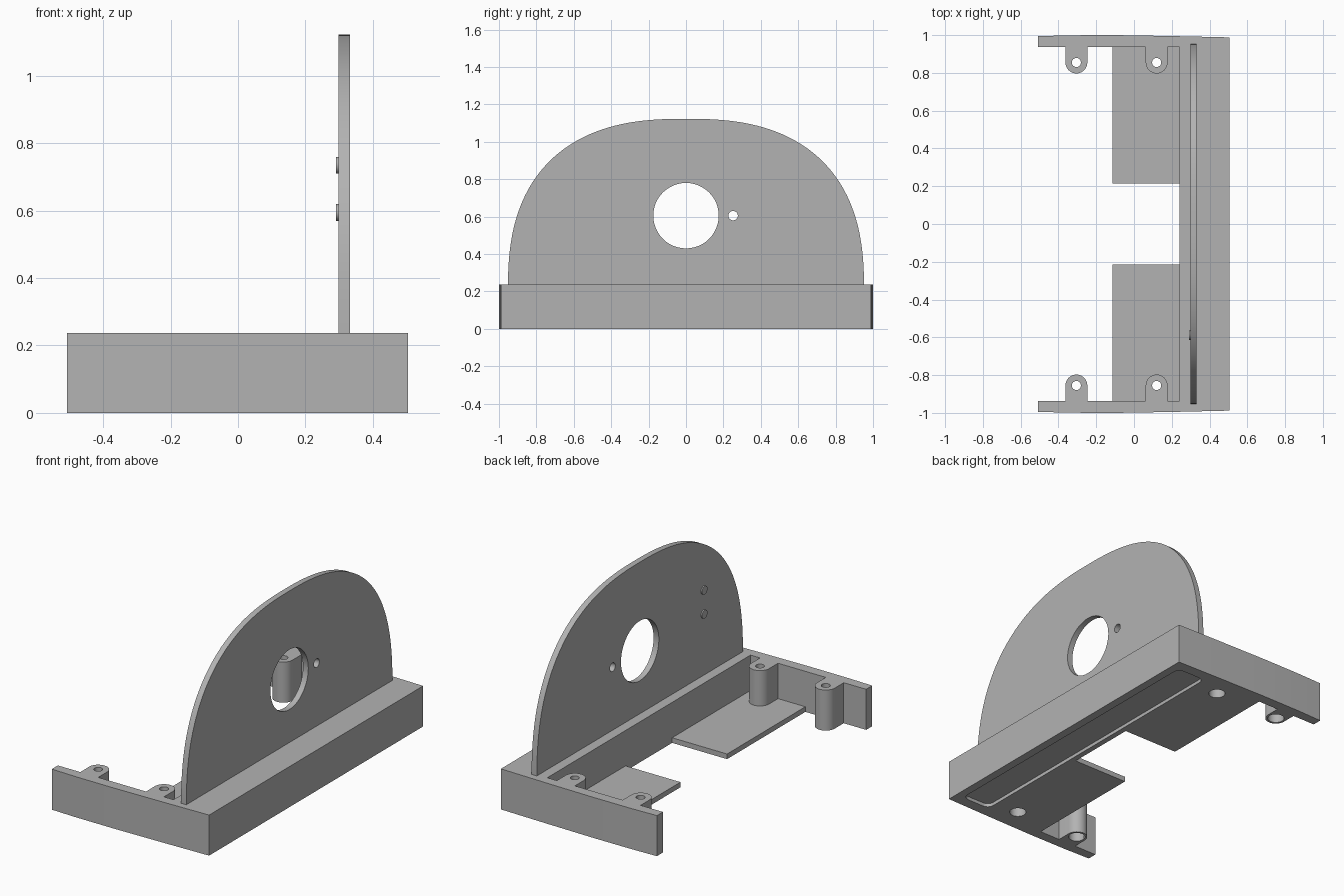
import bpy, bmesh
from math import sin, cos, pi, radians
from mathutils import Matrix

if "Cube" in bpy.data.objects:
    bpy.data.objects.remove(bpy.data.objects["Cube"], do_unlink=True)

grey = bpy.data.materials.new("plain grey")
grey.use_nodes = True
GREY = (0.45, 0.45, 0.45, 1)
grey.diffuse_color = GREY
grey.node_tree.nodes["Principled BSDF"].inputs["Base Color"].default_value = GREY

# Maps a flat outline (u, v) with depth w to (w, u, v): an outline standing in the YZ plane
UPRIGHT = Matrix(((0, 0, 1, 0), (1, 0, 0, 0), (0, 1, 0, 0), (0, 0, 0, 1)))


def prism(name, outline, low, high, upright=False):
    """Extrude a closed outline between two depths."""
    bm = bmesh.new()
    face = bm.faces.new([bm.verts.new((u, v, low)) for u, v in outline])
    top = bmesh.ops.extrude_face_region(bm, geom=[face])["geom"]
    moved = [g for g in top if isinstance(g, bmesh.types.BMVert)]
    bmesh.ops.translate(bm, verts=moved, vec=(0, 0, high - low))
    if upright:
        bm.transform(UPRIGHT)
    bmesh.ops.recalc_face_normals(bm, faces=bm.faces)
    mesh = bpy.data.meshes.new(name)
    bm.to_mesh(mesh)
    bm.free()
    mesh.materials.append(grey)
    obj = bpy.data.objects.new(name, mesh)
    bpy.context.collection.objects.link(obj)
    return obj


def arc(u, v, r, start, end, steps=16):
    angles = [radians(start + (end - start) * i / steps) for i in range(steps + 1)]
    return [(u + r * cos(a), v + r * sin(a)) for a in angles]


def circle(u, v, r):
    return arc(u, v, r, 0, 360, 48)[:-1]


def rounded(u, v, half_u, half_v, r):
    """Rounded rectangle outline."""
    du, dv = half_u - r, half_v - r
    points = []
    for i, (su, sv) in enumerate(((1, 1), (-1, 1), (-1, -1), (1, -1))):
        points += arc(u + su * du, v + sv * dv, r, 90 * i, 90 * i + 90, 10)
    return points


def cut(targets, outline, low, high, upright=False):
    cutter = prism("cutter", outline, low, high, upright)
    cutter.hide_render = True
    for obj in targets:
        mod = obj.modifiers.new("cut", "BOOLEAN")
        mod.operation, mod.solver, mod.object = "DIFFERENCE", "EXACT", cutter
        bpy.context.view_layer.objects.active = obj
        bpy.ops.object.modifier_apply(modifier=mod.name)
    bpy.data.objects.remove(cutter, do_unlink=True)


# Base frame: rear beam, two side walls and the screw posts in one footprint
HEIGHT = 0.237
POSTS = (-0.305, 0.12)
POST_Y, POST_R, WALL_Y = 0.855, 0.058, 0.938
half = [(0.505, 0.988), (0.2, 0.995), (-0.1, 1.0), (-0.35, 0.999), (-0.508, 0.994),
        (-0.508, WALL_Y)]
for x in POSTS:
    half += [(x - POST_R, WALL_Y)] + arc(x, POST_Y, POST_R, 180, 360) + [(x + POST_R, WALL_Y)]
half += [(0.24, WALL_Y)]
footprint = half + [(x, -y) for x, y in reversed(half)]
frame = prism("base_frame", footprint, 0, HEIGHT)

# Thin floor plates
parts = [frame]
for name, side in (("left_floor_plate", 1), ("right_floor_plate", -1)):
    corners = [(-0.115, 0.215), (0.24, 0.215), (0.24, WALL_Y), (-0.115, WALL_Y)]
    parts.append(prism(name, [(x, side * y) for x, y in corners], 0, 0.03))

# Counterbored screw holes through the posts
for side in (1, -1):
    for x in POSTS:
        targets = [frame]
        if x > 0:
            targets.append(parts[1] if side > 0 else parts[2])
        cut(targets, circle(x, side * POST_Y, 0.024), -0.1, 0.4)
        cut(targets, circle(x, side * POST_Y, 0.045), -0.1, 0.1)

# Shallow recess under the beam
cut([frame], rounded(0.364, 0, 0.092, 0.925, 0.04), -0.1, 0.02)

# Upright domed panel
BACK, FRONT = 0.298, 0.332
POWER = 2 / 2.53
dome = []
for i in range(97):
    a = pi * i / 96
    c, s = cos(a), max(sin(a), 0)
    dome.append((0.952 * (1 if c > 0 else -1) * abs(c) ** POWER, 0.2 + 0.923 * s ** POWER))
panel = prism("upright_panel", dome, BACK, FRONT, True)

# Panel openings: large hole, two screw holes and a stepped slot
for y, r in ((0, 0.175), (-0.252, 0.025), (0.252, 0.025)):
    cut([panel], circle(y, 0.605, r), 0.2, 0.4, True)
SLOT_Y, SLOT_Z = -0.589, 0.665
cut([panel], rounded(SLOT_Y, SLOT_Z, 0.06, 0.04, 0.0399), 0.2, 0.4, True)
cut([panel], rounded(SLOT_Y, SLOT_Z, 0.067, 0.047, 0.0469), 0.315, 0.4, True)
parts.append(panel)

# Small bosses above and below the slot
for name, dz in (("upper_boss", 0.07), ("lower_boss", -0.07)):
    boss = prism(name, circle(SLOT_Y, SLOT_Z + dz, 0.025), 0.291, BACK + 0.002, True)
    cut([boss, panel], circle(SLOT_Y, SLOT_Z + dz, 0.012), 0.2, 0.312, True)
    parts.append(boss)

# Smooth the curved walls and keep the edges crisp
bpy.ops.object.select_all(action="DESELECT")
for obj in parts:
    obj.select_set(True)
bpy.context.view_layer.objects.active = frame
bpy.ops.object.shade_smooth_by_angle(angle=radians(30))
